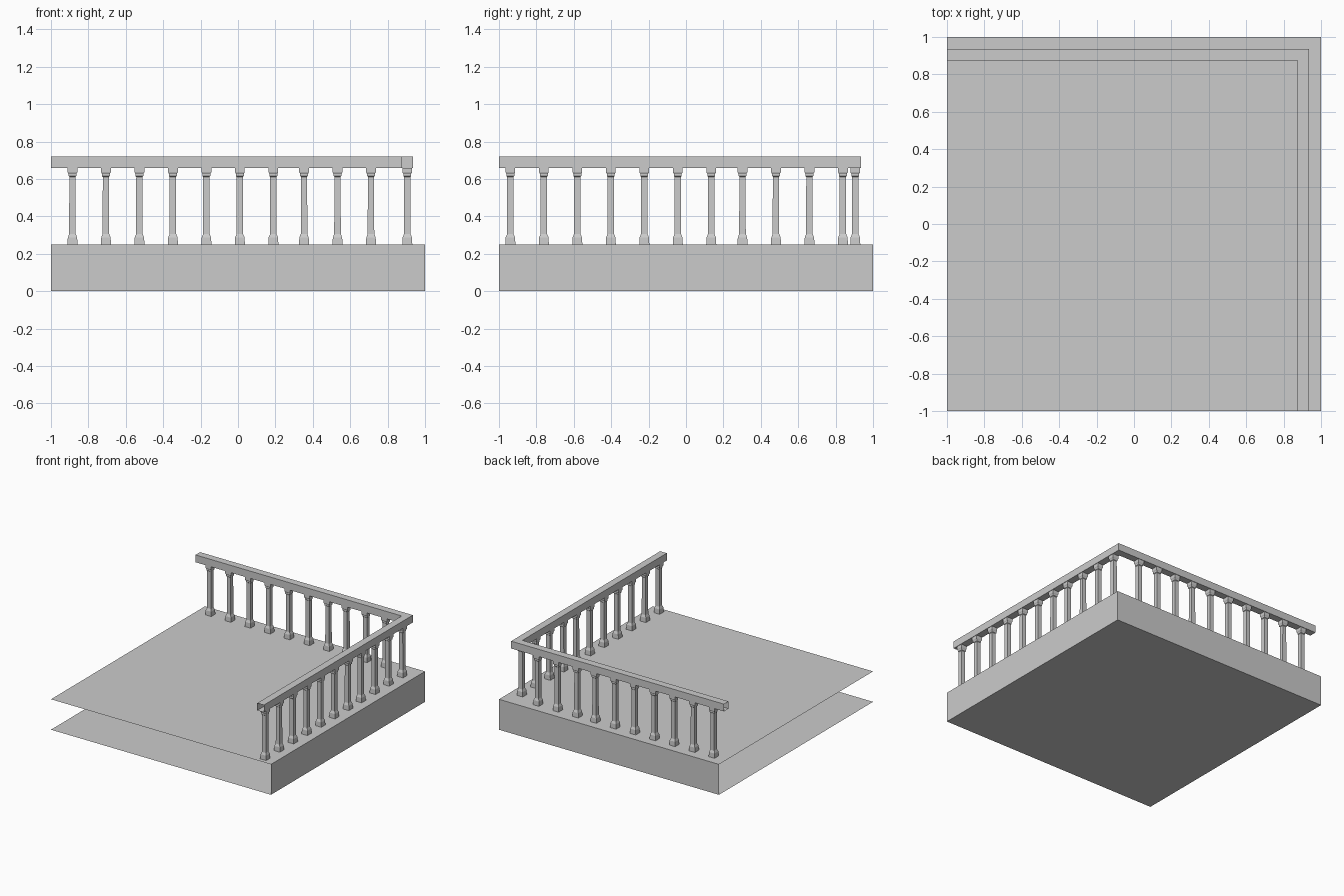
import bpy, bmesh

if "Cube" in bpy.data.objects:
    bpy.data.objects.remove(bpy.data.objects["Cube"])


def make_mesh(name, bm):
    bmesh.ops.recalc_face_normals(bm, faces=bm.faces)
    mesh = bpy.data.meshes.new(name)
    bm.to_mesh(mesh)
    bm.free()
    return mesh


def place(name, mesh, loc=(0, 0, 0)):
    ob = bpy.data.objects.new(name, mesh)
    ob.location = loc
    bpy.context.collection.objects.link(ob)
    return ob


def bridge_rings(bm, rings):
    """Join successive four-sided rings with quads."""
    for a, b in zip(rings, rings[1:]):
        for i in range(4):
            j = (i + 1) % 4
            bm.faces.new((a[i], a[j], b[j], b[i]))


# Floor slab: hollow box, open on the front and left where the tile continues
bm = bmesh.new()
bmesh.ops.create_cube(bm, size=1)
for v in bm.verts:
    v.co = (v.co.x * 2, v.co.y * 2, (v.co.z + 0.5) * 0.25)
bm.normal_update()
open_sides = [f for f in bm.faces if f.normal.x < -0.5 or f.normal.y < -0.5]
slab_mesh = make_mesh("floor_slab", bm)
bm = bmesh.new()
bm.from_mesh(slab_mesh)
bm.normal_update()
bmesh.ops.delete(bm, geom=[f for f in bm.faces if f.normal.x < -0.5 or f.normal.y < -0.5],
                 context='FACES_ONLY')
bm.to_mesh(slab_mesh)
bm.free()
place("floor_slab", slab_mesh)

# Handrail: square section swept round the mitred corner, with open ends
INNER, OUTER, LOW, HIGH = 0.875, 0.935, 0.66, 0.72
section = [(INNER, LOW), (OUTER, LOW), (OUTER, HIGH), (INNER, HIGH)]
bm = bmesh.new()
bridge_rings(bm, [
    [bm.verts.new((d, -1, z)) for d, z in section],
    [bm.verts.new((d, d, z)) for d, z in section],
    [bm.verts.new((-1, d, z)) for d, z in section],
])
place("handrail", make_mesh("handrail", bm))

# Baluster: square post with tapered foot, slim shaft and flared head
profile = [(0.027, 0.247), (0.025, 0.288), (0.0175, 0.306), (0.017, 0.612),
           (0.021, 0.616), (0.021, 0.628), (0.026, 0.636), (0.026, 0.66)]
bm = bmesh.new()
bridge_rings(bm, [[bm.verts.new((sx * r, sy * r, z))
                   for sx, sy in ((-1, -1), (1, -1), (1, 1), (-1, 1))]
                  for r, z in profile])
baluster = make_mesh("baluster", bm)

# Two rows, each in two evenly spaced halves
STEP, LINE = 0.179, 0.905
back_x = [-0.885 + STEP * i for i in range(7)] + [0.353 + STEP * i for i in range(3)]
right_y = [-0.939 + STEP * i for i in range(7)] + [0.302 + STEP * i for i in range(4)]
for i, x in enumerate(back_x):
    place(f"back_baluster_{i + 1}", baluster, (x, LINE, 0))
for i, y in enumerate(right_y):
    place(f"right_baluster_{i + 1}", baluster, (LINE, y, 0))
